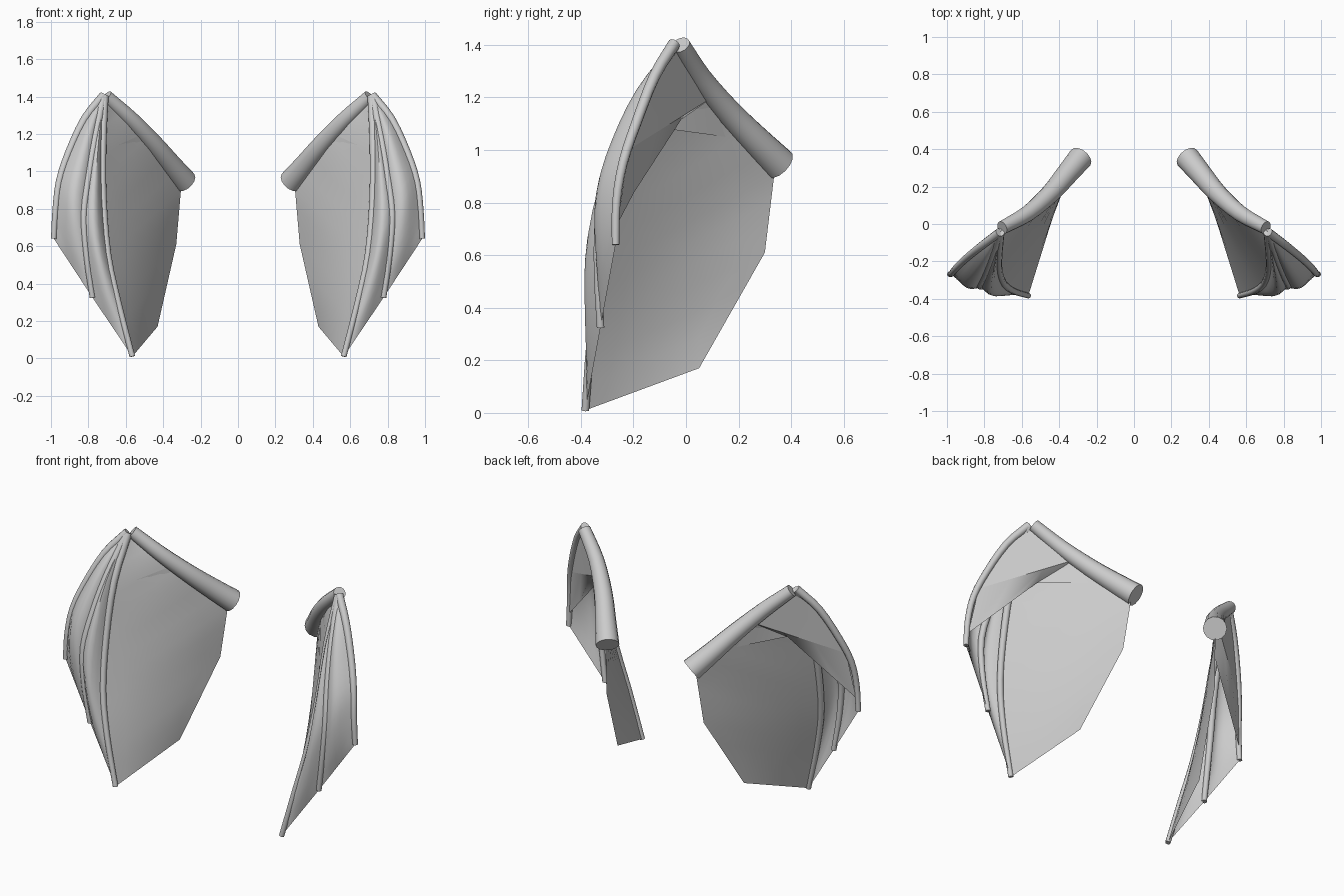
import bpy, bmesh, math
from mathutils import Vector

cube = bpy.data.objects.get("Cube")
if cube:
    bpy.data.objects.remove(cube, do_unlink=True)

grey = bpy.data.materials.new("pale_grey")
grey.use_nodes = True
COLOUR = (0.6, 0.6, 0.6, 1)
grey.diffuse_color = COLOUR
grey.node_tree.nodes["Principled BSDF"].inputs["Base Color"].default_value = COLOUR


def path(*points):
    return [Vector(p) for p in points]


def smooth_path(pts, steps=3):
    """Catmull-Rom resampling through the given points."""
    ends = [2 * pts[0] - pts[1]] + pts + [2 * pts[-1] - pts[-2]]
    out = []
    for a, b, c, d in zip(ends, ends[1:], ends[2:], ends[3:]):
        for i in range(steps):
            t = i / steps
            out.append(b + (c - a) * t / 2 + (a * 2 - b * 5 + c * 4 - d) * t * t / 2
                       + (b * 3 - a - c * 3 + d) * t ** 3 / 2)
    return out + [pts[-1]]


def finish(name, bm):
    """Turn a left-side bmesh into a mirrored, smooth-shaded object."""
    bmesh.ops.recalc_face_normals(bm, faces=bm.faces)
    mesh = bpy.data.meshes.new(name)
    bm.to_mesh(mesh)
    bm.free()
    mesh.materials.append(grey)
    obj = bpy.data.objects.new(name, mesh)
    bpy.context.collection.objects.link(obj)
    mirror = obj.modifiers.new("both_sides", 'MIRROR')
    mirror.use_mirror_merge = False
    bpy.ops.object.select_all(action='DESELECT')
    obj.select_set(True)
    bpy.context.view_layer.objects.active = obj
    bpy.ops.object.shade_smooth_by_angle(angle=math.radians(45))


def tube(name, pts, r_start, r_end, sides=10):
    """Capped, tapered tube along a path."""
    bm = bmesh.new()
    rings = []
    last = len(pts) - 1
    for i, p in enumerate(pts):
        along = (pts[min(i + 1, last)] - pts[max(i - 1, 0)]).normalized()
        u = along.cross(Vector((0, 1, 0))).normalized()
        v = along.cross(u)
        r = r_start + (r_end - r_start) * i / last
        rings.append([bm.verts.new(p + (u * math.cos(a) + v * math.sin(a)) * r)
                      for a in (math.tau * k / sides for k in range(sides))])
    for lo, hi in zip(rings, rings[1:]):
        for k in range(sides):
            n = (k + 1) % sides
            bm.faces.new((lo[k], lo[n], hi[n], hi[k]))
    bm.faces.new(rings[0])
    bm.faces.new(rings[-1])
    finish(name, bm)


def web(name, edge_a, edge_b, bulge=0.0, cols=6):
    """Thin skin stretched between two paths, billowing forwards."""
    bm = bmesh.new()
    rows = []
    last = len(edge_a) - 1
    for i, (a, b) in enumerate(zip(edge_a, edge_b)):
        swell = bulge * math.sin(math.pi * i / last) ** 0.7 if 0 < i < last else 0
        rows.append([bm.verts.new(a.lerp(b, j / cols)
                                  + Vector((0, -swell * math.sin(math.pi * j / cols), 0)))
                     for j in range(cols + 1)])
    for r, s in zip(rows, rows[1:]):
        for j in range(cols):
            bm.faces.new((r[j], r[j + 1], s[j + 1], s[j]))
    finish(name, bm)


# Bone paths of the left wing
arm = smooth_path(path((.285, .355, .945), (.36, .265, 1.035), (.45, .16, 1.145),
                       (.57, .055, 1.275), (.705, -.02, 1.4)))
outer = smooth_path(path((.72, -.045, 1.405), (.82, -.12, 1.28), (.905, -.19, 1.1),
                         (.955, -.24, .95), (.975, -.265, .8), (.985, -.268, .64)))
middle = smooth_path(path((.72, -.045, 1.4), (.765, -.18, 1.18), (.8, -.27, .97),
                          (.825, -.325, .77), (.81, -.335, .55), (.778, -.325, .325)))
inner = smooth_path(path((.715, -.045, 1.4), (.725, -.17, 1.15), (.722, -.25, .85),
                         (.695, -.32, .55), (.64, -.36, .3), (.565, -.383, .01)))

# Bones
tube("wing_arm", arm, .066, .036, 14)
for label, bone in (("outer", outer), ("middle", middle), ("inner", inner)):
    tube(label + "_finger", bone, .023, .015)

# Webbing between the fingers
web("outer_web", outer, middle, .055)
web("middle_web", middle, inner, .055)

# Large skin from the inner finger back to the arm and trailing edge
trailing = path((.705, -.02, 1.39), (.57, .055, 1.27), (.45, .16, 1.14),
                (.305, .335, .9), (.33, .3, .61), (.43, .05, .17))
trailing_fine = [a.lerp(b, k / 3) for a, b in zip(trailing, trailing[1:]) for k in range(3)]
web("main_web", inner, trailing_fine + [trailing[-1]])

# Loose skin folds behind the wrist
web("wrist_fold", path((.71, -.03, 1.38), (.51, .1, 1.2)),
    path((.82, -.12, 1.27), (.935, -.22, 1.0)), cols=3)
web("arm_fold", path((.51, .1, 1.2), (.45, .15, 1.05)),
    path((.64, -.07, 1.14), (.64, -.07, 1.08)), cols=3)
web("finger_fold", path((.51, .1, 1.2), (.64, -.07, 1.08)),
    path((.935, -.22, 1.0), (.975, -.26, .72)), cols=3)
